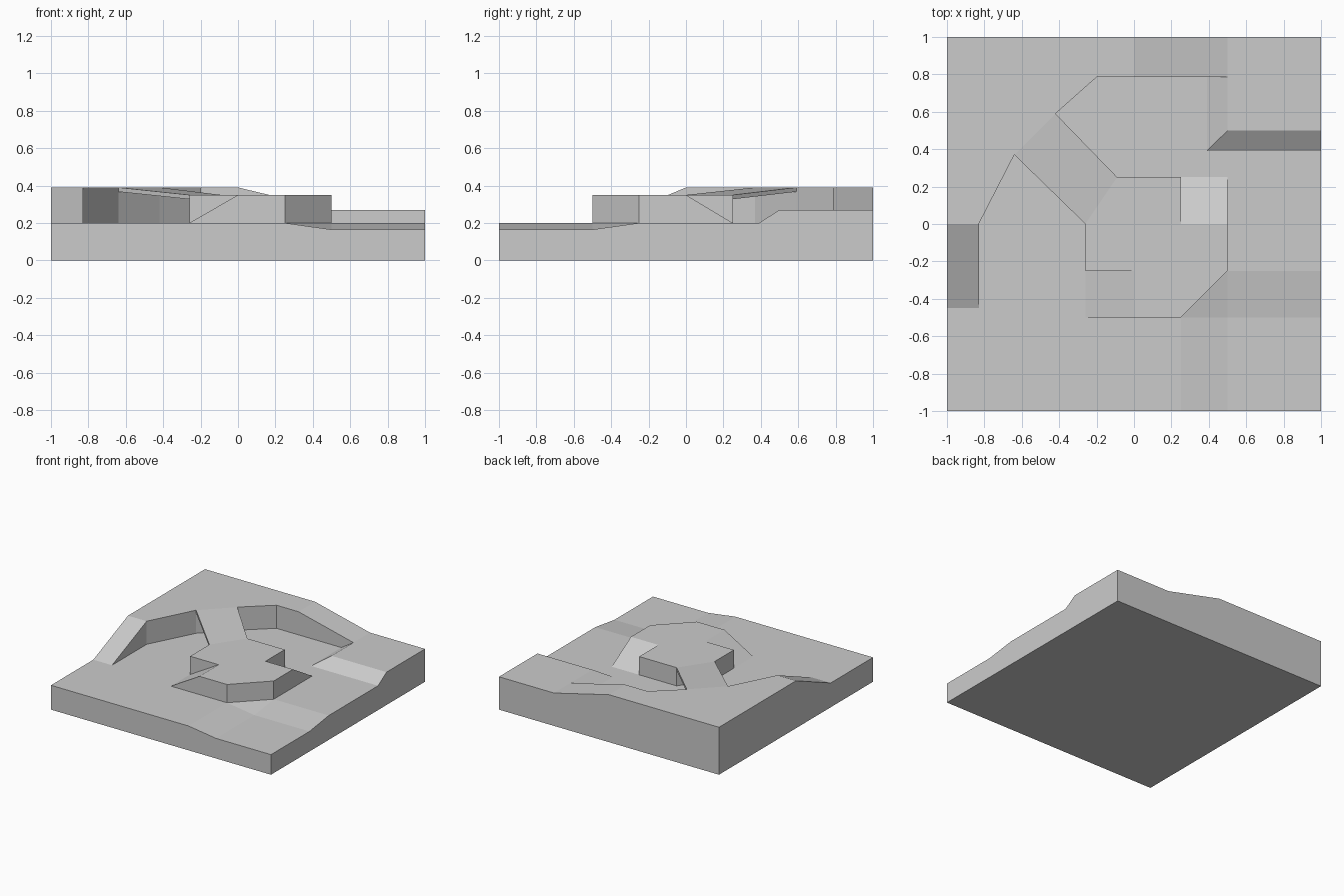
import bpy, bmesh

if "Cube" in bpy.data.objects:
    bpy.data.objects.remove(bpy.data.objects["Cube"])

# Height levels: low corner, ground, shelf, platform top, plateau
L, G, M, T, P = 0.165, 0.2, 0.27, 0.35, 0.39


def build(name, faces):
    """Join 3D polygons into one welded flat-faced mesh."""
    bm = bmesh.new()
    for pts in faces:
        bm.faces.new([bm.verts.new(p) for p in pts])
    bmesh.ops.remove_doubles(bm, verts=bm.verts, dist=1e-4)
    bmesh.ops.recalc_face_normals(bm, faces=bm.faces)
    me = bpy.data.meshes.new(name)
    bm.to_mesh(me)
    bm.free()
    ob = bpy.data.objects.new(name, me)
    bpy.context.collection.objects.link(ob)
    return ob


def flat(z, pts):
    return [[(x, y, z) for x, y in pts]]


def wall(pts, z0, z1):
    return [[(*a, z0), (*b, z0), (*b, z1), (*a, z1)] for a, b in zip(pts, pts[1:])]


# Shared outlines
cliff = [(-.83, 0), (-.64, .37), (-.42, .59), (-.2, .785), (0, .785)]
plat_back = [(-.26, -.25), (-.26, 0), (-.09, .25), (.25, .25)]

# Ground, wrapping around the platform
ground = flat(G, [(-1, -1), (.25, -1), (.25, -.5), (-.26, -.5)] + plat_back +
              [(.5, .25), (.5, -.25), (1, -.25), (1, .39), (.39, .39), (.39, .785)] +
              cliff[::-1] + [(-.83, -.45), (-1, -.45)])

# Sunken front right corner with its slopes
low = flat(L, [(.5, -1), (1, -1), (1, -.5), (.5, -.5)]) + [
    [(.25, -1, G), (.5, -1, L), (.5, -.5, L), (.25, -.5, G)],
    [(.5, -.5, L), (1, -.5, L), (1, -.25, G), (.5, -.25, G)],
    [(.25, -.5, G), (.5, -.5, L), (.5, -.25, G)]]

# Back right shelf with its slopes
shelf = flat(M, [(.5, .5), (1, .5), (1, 1), (.5, 1), (.5, .785)]) + [
    [(.39, .39, G), (1, .39, G), (1, .5, M), (.5, .5, M)],
    [(.39, .39, G), (.5, .5, M), (.5, .785, M), (.39, .785, G)]]

# Plateau, cliff and side ramps
plateau = flat(P, [(0, 1), (-1, 1), (-1, 0)] + cliff) + wall(cliff, G, P) + [
    [(0, .785, P), (.5, .785, M), (.5, 1, M), (0, 1, P)],
    [(0, .785, G), (.39, .785, G), (.5, .785, M), (0, .785, P)],
    [(-1, 0, P), (-1, -.45, G), (-.83, -.45, G), (-.83, 0, P)],
    [(-.83, -.45, G), (-.83, 0, G), (-.83, 0, P)]]

# Central platform with two ramps
platform = flat(T, [(0, -.25), (0, -.5), (.25, -.5), (.5, -.25), (.5, 0), (.25, 0)] +
                plat_back[::-1])
platform += wall(plat_back, G, T) + wall([(.25, -.5), (.5, -.25)], G, T) + [
    [(-.26, -.5, G), (0, -.5, T), (0, -.25, T), (-.26, -.25, G)],
    [(-.26, -.25, G), (0, -.25, T), (-.26, -.25, T)],
    [(-.26, -.5, G), (.25, -.5, G), (.25, -.5, T), (0, -.5, T)],
    [(.25, 0, T), (.5, 0, T), (.5, .25, G), (.25, .25, G)],
    [(.25, 0, T), (.25, .25, T), (.25, .25, G)],
    [(.5, -.25, G), (.5, .25, G), (.5, 0, T), (.5, -.25, T)]]

# Outer sides as profiles, and the underside
front = [(1, L), (.5, L), (.25, G), (-1, G)]
back = [(1, M), (.5, M), (0, P), (-1, P)]
right = [(1, M), (.5, M), (.39, G), (-.25, G), (-.5, L), (-1, L)]
left = [(1, P), (0, P), (-.45, G), (-1, G)]
sides = flat(0, [(-1, -1), (1, -1), (1, 1), (-1, 1)])
for y, prof in ((-1, front), (1, back)):
    sides.append([(a, y, z) for a, z in [(-1, 0), (1, 0)] + prof])
for x, prof in ((-1, left), (1, right)):
    sides.append([(x, a, z) for a, z in [(-1, 0), (1, 0)] + prof])

build("terrain", ground + low + shelf + plateau + platform + sides)

# Thin bridge from plateau down to platform
top = [(-.64, .37, P), (-.26, 0, T), (-.09, .25, T), (-.42, .59, P)]
bot = [(x, y, z - .023) for x, y, z in top]
build("bridge", [top, bot[::-1]] +
      [[top[i], bot[i], bot[(i + 1) % 4], top[(i + 1) % 4]] for i in range(4)])
